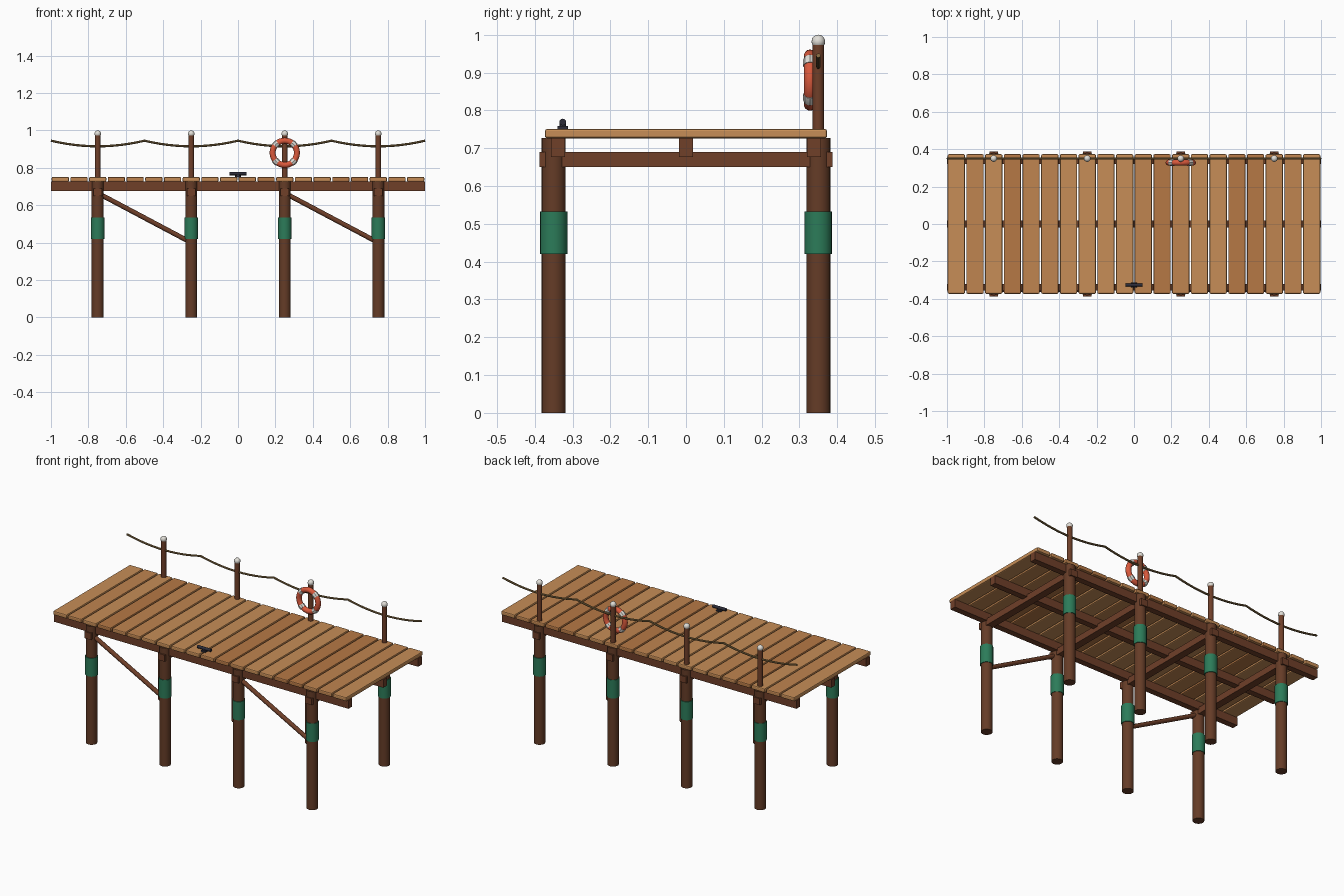
import bpy, math, random
from mathutils import Vector

if "Cube" in bpy.data.objects:
    bpy.data.objects.remove(bpy.data.objects["Cube"])

random.seed(4)


def mat(name, r, g, b):
    m = bpy.data.materials.new(name)
    m.diffuse_color = (r, g, b, 1)
    m.use_nodes = True
    m.node_tree.nodes["Principled BSDF"].inputs["Base Color"].default_value = m.diffuse_color
    return m


PILE = mat("dark_wood", 0.13, 0.045, 0.02)
BEAM = mat("beam_wood", 0.16, 0.05, 0.022)
PLANKS = [mat("plank_light", 0.57, 0.27, 0.095), mat("plank_mid", 0.53, 0.235, 0.08),
          mat("plank_dark", 0.47, 0.19, 0.06)]
GREEN = mat("green_sleeve", 0.025, 0.2, 0.1)
ORANGE = mat("ring_orange", 0.7, 0.1, 0.045)
WHITE = mat("white", 0.75, 0.73, 0.68)
IRON = mat("iron", 0.025, 0.025, 0.04)
ROPE = mat("rope", 0.24, 0.15, 0.055)


def finish(name, m, bevel=0, smooth=False):
    o = bpy.context.object
    o.name = name
    o.data.materials.append(m)
    if bevel:
        b = o.modifiers.new("bevel", 'BEVEL')
        b.width, b.segments = bevel, 2
    if smooth:
        bpy.ops.object.shade_smooth_by_angle(angle=math.radians(40))
    return o


def box(name, loc, size, m, bevel=0):
    bpy.ops.mesh.primitive_cube_add(size=1, location=loc)
    bpy.context.object.scale = size
    bpy.ops.object.transform_apply(location=False, rotation=False, scale=True)
    return finish(name, m, bevel)


def rod(name, a, b, r, m, sides=20):
    a, b = Vector(a), Vector(b)
    d = b - a
    bpy.ops.mesh.primitive_cylinder_add(vertices=sides, radius=r, depth=d.length, location=(a + b) / 2,
                                        rotation=d.to_track_quat('Z', 'Y').to_euler())
    return finish(name, m, smooth=True)


def tube(name, points, r, m):
    c = bpy.data.curves.new(name, 'CURVE')
    c.dimensions = '3D'
    c.bevel_depth, c.bevel_resolution, c.use_fill_caps = r, 2, True
    s = c.splines.new('POLY')
    s.points.add(len(points) - 1)
    for p, co in zip(s.points, points):
        p.co = (*co, 1)
    o = bpy.data.objects.new(name, c)
    bpy.context.collection.objects.link(o)
    bpy.ops.object.select_all(action='DESELECT')
    o.select_set(True)
    bpy.context.view_layer.objects.active = o
    bpy.ops.object.convert(target='MESH')
    return finish(name, m, smooth=True)


# deck planks
for i in range(20):
    box(f"plank_{i}", (-0.95 + i * 0.1, 0, 0.7385), (0.092, 0.746, 0.025), random.choice(PLANKS), 0.006)

# stringers under the deck
for n, y in (("front", -0.338), ("middle", 0), ("back", 0.338)):
    box(f"{n}_stringer", (0, y, 0.702), (2, 0.037, 0.05), BEAM)

# piles, sleeves, cross beams, rail posts with caps
for i, x in enumerate((-0.75, -0.25, 0.25, 0.75)):
    box(f"cross_beam_{i}", (x, 0, 0.67), (0.045, 0.776, 0.04), BEAM)
    for n, y in (("front", -0.35), ("back", 0.35)):
        rod(f"{n}_pile_{i}", (x, y, 0), (x, y, 0.727), 0.032, PILE)
        rod(f"{n}_sleeve_{i}", (x, y, 0.42), (x, y, 0.533), 0.036, GREEN)
    rod(f"rail_post_{i}", (x, 0.35, 0.72), (x, 0.35, 0.975), 0.015, BEAM, 16)
    bpy.ops.mesh.primitive_uv_sphere_add(segments=16, ring_count=10, radius=0.018, location=(x, 0.35, 0.982))
    finish(f"post_cap_{i}", WHITE, smooth=True)

# diagonal braces on the front row
for i, x in enumerate((-0.75, 0.25)):
    rod(f"brace_{i}", (x, -0.35, 0.665), (x + 0.5, -0.35, 0.4), 0.013, BEAM, 10)

# sagging rope, low at each post
pts = []
for i in range(49):
    x = -1 + i / 24
    t = (i % 12) / 12 * 2 - 1
    pts.append((x, 0.35, 0.915 + 0.03 * t * t))
tube("rope", pts, 0.006, ROPE)

# life ring with four white bands
RC, RM = Vector((0.25, 0.328, 0.88)), 0.065
bpy.ops.mesh.primitive_torus_add(major_radius=RM, minor_radius=0.016, major_segments=36, minor_segments=14,
                                 location=RC, rotation=(math.pi / 2, 0, 0))
finish("life_ring", ORANGE, smooth=True)
for k in range(4):
    mid = math.radians(45 + 90 * k)
    arc = [mid + math.radians(d) for d in (-10, -5, 0, 5, 10)]
    tube(f"ring_band_{k}", [RC + RM * Vector((math.cos(a), 0, math.sin(a))) for a in arc], 0.0185, WHITE)

# mooring cleat
box("cleat_base", (0, -0.326, 0.754), (0.03, 0.028, 0.01), IRON, 0.002)
rod("cleat_stem", (0, -0.326, 0.752), (0, -0.326, 0.768), 0.009, IRON, 12)
rod("cleat_horn", (-0.045, -0.326, 0.769), (0.045, -0.326, 0.769), 0.009, IRON, 12)
